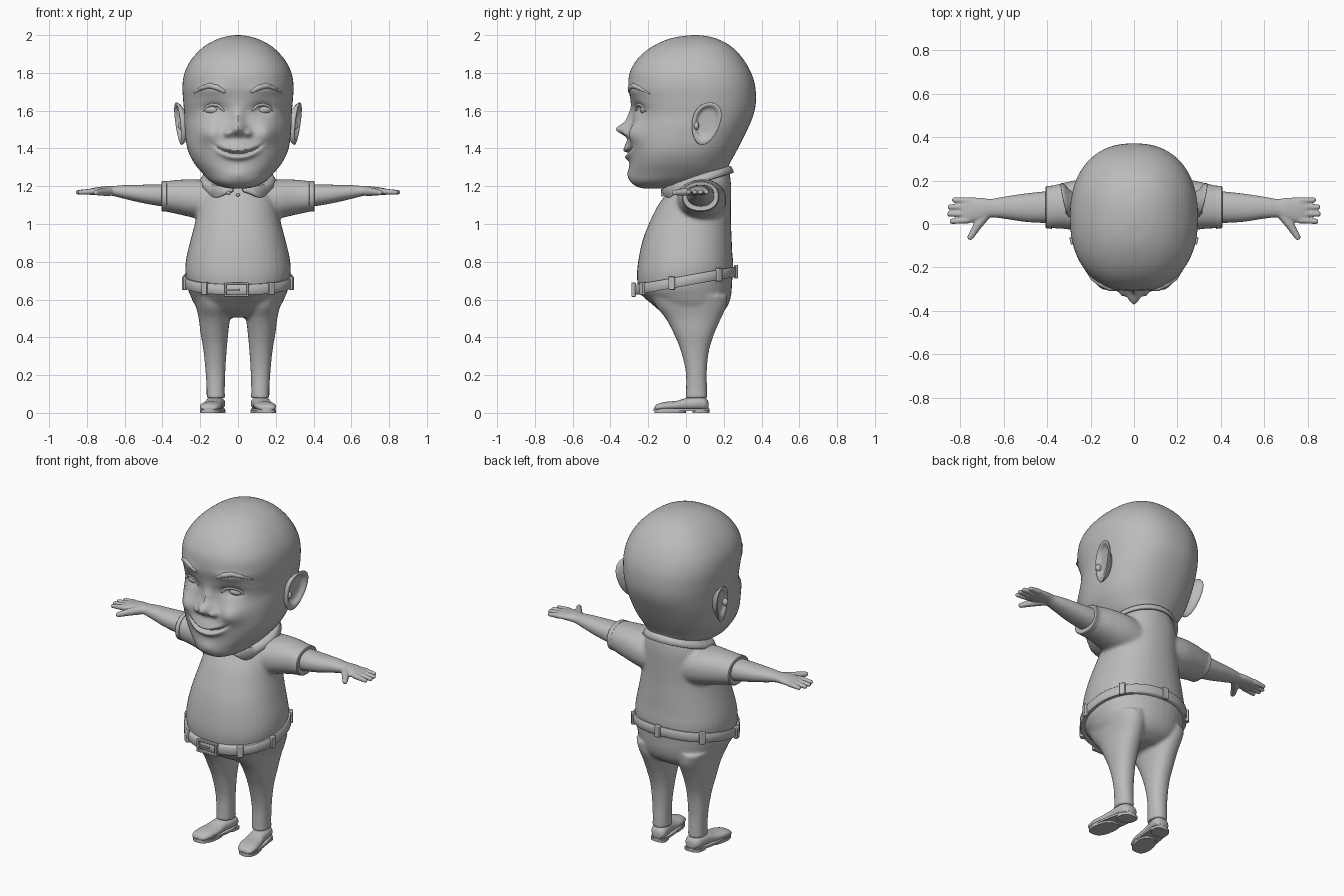
import bpy, bmesh, math
from mathutils import Vector, Matrix
from mathutils.bvhtree import BVHTree

if "Cube" in bpy.data.objects:
    bpy.data.objects.remove(bpy.data.objects["Cube"], do_unlink=True)

grey = bpy.data.materials.new("plain grey clay")
grey.use_nodes = True
grey.diffuse_color = (0.5, 0.5, 0.5, 1)
grey.node_tree.nodes["Principled BSDF"].inputs["Base Color"].default_value = (0.5, 0.5, 0.5, 1)


def spline(rings, steps):
    """Catmull-Rom interpolation of ring tuples."""
    if steps == 1:
        return rings
    out = []
    last = len(rings) - 1
    for i in range(last):
        a, b, c, d = (rings[min(max(j, 0), last)] for j in (i - 1, i, i + 1, i + 2))
        for s in range(steps):
            t = s / steps
            out.append([q + 0.5 * t * (r - p + t * (2 * p - 5 * q + 4 * r - e + t * (3 * (q - r) + e - p)))
                        for p, q, r, e in zip(a, b, c, d)])
    return out + [rings[-1]]


def loft(bm, rings, axis="Z", sides=40, power=2.2, steps=5, fn=None):
    """Rings are (position, a0, a1, b0, b1[, slope]) along an axis, capped."""
    loops = []
    for r in spline(rings, steps):
        loop = []
        for i in range(sides):
            t = math.tau * i / sides
            c, s = math.cos(t), math.sin(t)
            c = math.copysign(abs(c) ** (2 / power), c)
            s = math.copysign(abs(s) ** (2 / power), s)
            a = (r[1] + r[2]) / 2 + c * (r[2] - r[1]) / 2
            b = (r[3] + r[4]) / 2 + s * (r[4] - r[3]) / 2
            p = {"Z": (a, b, r[0]), "X": (r[0], a, b), "Y": (a, r[0], b)}[axis]
            if len(r) > 5:
                p = (p[0], p[1], p[2] + r[5] * p[1])
            loop.append(bm.verts.new(fn(*p) if fn else p))
        loops.append(loop)
    for lo, hi in zip(loops, loops[1:]):
        for i in range(sides):
            j = (i + 1) % sides
            bm.faces.new((lo[i], lo[j], hi[j], hi[i]))
    bm.faces.new(loops[0][::-1])
    bm.faces.new(loops[-1])


def centred(rows):
    """Rows (z, half width, front, back[, slope]) as centred rings."""
    return [(r[0], -r[1], r[1]) + tuple(r[2:]) for r in rows]


def ball(bm, centre, size):
    m = Matrix.Translation(centre) @ Matrix.Diagonal((*size, 1))
    bmesh.ops.create_uvsphere(bm, u_segments=20, v_segments=12, radius=1, matrix=m)


def beads(bm, points, radii, count=8):
    """Chain of overlapping balls, to be fused by a remesh."""
    for (a, b), (r, q) in zip(zip(points, points[1:]), zip(radii, radii[1:])):
        for i in range(count + 1):
            t = i / count
            ball(bm, Vector(a).lerp(Vector(b), t), [r + (q - r) * t] * 3)


def box(bm, centre, size, turn=0):
    m = Matrix.Translation(centre) @ Matrix.Rotation(turn, 4, "Z") @ Matrix.Diagonal((*size, 1))
    bmesh.ops.create_cube(bm, size=1, matrix=m)


def make(name, bm, voxel=0, smooth=0, mirror=False, bevel=0, thick=0):
    bmesh.ops.recalc_face_normals(bm, faces=bm.faces)
    me = bpy.data.meshes.new(name)
    bm.to_mesh(me)
    bm.free()
    me.materials.append(grey)
    me.shade_smooth()
    me.set_sharp_from_angle(angle=math.radians(45))
    ob = bpy.data.objects.new(name, me)
    bpy.context.collection.objects.link(ob)
    if voxel:
        mod = ob.modifiers.new("fuse", "REMESH")
        mod.mode, mod.voxel_size, mod.use_smooth_shade = "VOXEL", voxel, True
        if smooth:
            mod = ob.modifiers.new("soften", "SMOOTH")
            mod.factor, mod.iterations = 0.5, smooth
    if thick:
        ob.modifiers.new("thickness", "SOLIDIFY").thickness = thick
    if bevel:
        mod = ob.modifiers.new("bevel", "BEVEL")
        mod.width, mod.segments = bevel, 2
    if mirror:
        mod = ob.modifiers.new("mirror", "MIRROR")
        mod.use_mirror_merge = False
    return ob


# Head, with soft facial forms pushed out of the front
FORMS = [(0, 1.5, .042, .034, .075), (0, 1.56, .03, .05, .03), (.055, 1.48, .02, .02, .03),
         (.15, 1.48, .06, .055, .04), (.13, 1.61, .055, .032, -.028), (0, 1.4, .09, .05, .03),
         (0, 1.26, .06, .035, .012), (.14, 1.71, .08, .03, .012)]


def face(x, y, z):
    weight = min(max(-y / 0.15, 0), 1)
    push = 0
    for fx, fz, sx, sz, amount in FORMS:
        for side in ((1, -1) if fx else (1,)):
            push += amount * math.exp(-((x - side * fx) / sx) ** 2 - ((z - fz) / sz) ** 2)
    d = z - 1.372 - 2.8 * x * x
    smile = math.exp(-(x / 0.11) ** 4)
    push += smile * (0.014 * math.exp(-((d + .022) / .014) ** 2) - 0.024 * math.exp(-(d / .008) ** 2)
                     + 0.006 * math.exp(-((d - .018) / .01) ** 2))
    return (x, y - weight * push, z)


bm = bmesh.new()
loft(bm, centred([
    (1.188, .04, -.22, -.1), (1.198, .09, -.26, -.02), (1.225, .145, -.29, .1), (1.27, .19, -.298, .2),
    (1.33, .237, -.297, .236), (1.4, .268, -.297, .275), (1.5, .282, -.288, .325), (1.58, .284, -.28, .358),
    (1.65, .29, -.292, .37), (1.73, .294, -.305, .366), (1.8, .283, -.298, .345), (1.86, .254, -.267, .312),
    (1.91, .213, -.22, .272), (1.95, .165, -.16, .225), (1.98, .105, -.09, .165), (1.995, .05, -.015, .105),
    (2, .01, .04, .06)]), sides=160, power=2.3, steps=14, fn=face)
tree = BVHTree.FromBMesh(bm)
make("head", bm)


def on_face(x, z, depth=0):
    hit = tree.ray_cast(Vector((x, -2, z)), Vector((0, 1, 0)))[0]
    return (x, (hit.y if hit else -0.25) + depth, z)


# Eyes, eyelids and eyebrows
bm = bmesh.new()
ball(bm, on_face(.13, 1.605, .02), (.05, .032, .026))
make("eyeball", bm, mirror=True)
bm = bmesh.new()
beads(bm, [on_face(x, z, .002) for x, z in ((.075, 1.6), (.1, 1.627), (.135, 1.634), (.165, 1.622), (.185, 1.6))],
      (.006, .009, .01, .009, .006))
make("upper_eyelid", bm, voxel=.004, smooth=2, mirror=True)
bm = bmesh.new()
beads(bm, [on_face(x, z, .003) for x, z in ((.073, 1.702), (.11, 1.722), (.15, 1.732), (.19, 1.72), (.232, 1.692))],
      (.01, .015, .015, .012, .006))
make("eyebrow", bm, voxel=.005, smooth=2, mirror=True)


# Ears: dished ovals, narrow at the lobe and flared at the back
def ear_shape(x, y, z):
    y = .105 + (y - .105) * (1 + 1.6 * (z - 1.55))
    return (x + .2 * (y - .1) + .12 * (z - 1.55), y + .18 * (z - 1.53), z)


bm = bmesh.new()
loft(bm, [(.24, .06, .12, 1.47, 1.57), (.28, .04, .15, 1.45, 1.61), (.303, .03, .178, 1.425, 1.638),
          (.316, .03, .182, 1.42, 1.643), (.317, .045, .17, 1.445, 1.628), (.3, .06, .152, 1.47, 1.61),
          (.296, .085, .125, 1.5, 1.58)], "X", 32, 2.1, 3, ear_shape)
ball(bm, (.298, .055, 1.52), (.018, .014, .022))
make("ear", bm, mirror=True)

# Neck
bm = bmesh.new()
loft(bm, centred([(1.12, .14, -.06, .2, .2), (1.2, .14, -.07, .2, .2), (1.3, .15, -.08, .21, .2)]))
make("neck", bm)

# Shirt: barrel torso fused with both short sleeves
bm = bmesh.new()
loft(bm, centred([
    (.69, .272, -.25, .25, .18), (.76, .28, -.26, .25, .15), (.83, .272, -.252, .245, .08),
    (.92, .25, -.228, .242, 0), (1.02, .224, -.188, .238, 0), (1.1, .207, -.152, .238, .05),
    (1.17, .19, -.115, .238, .2), (1.22, .16, -.08, .225, .3), (1.25, .12, -.04, .2, .3)]))
for side in (1, -1):
    loft(bm, [(.08, -.06, .21, 1.0, 1.22), (.2, -.045, .212, 1.025, 1.235), (.3, -.025, .195, 1.048, 1.235),
              (.37, -.02, .178, 1.063, 1.228), (.402, -.018, .172, 1.07, 1.224)], "X",
         fn=lambda x, y, z: (side * x, y, z))
make("shirt", bm, voxel=.011, smooth=5)

# Sleeve hems
bm = bmesh.new()
loft(bm, [(x, -.02 - g, .174 + g, 1.067 - g, 1.226 + g) for x, g in
          ((.375, -.006), (.378, .002), (.402, .001), (.406, -.004), (.404, -.016))], "X", steps=1)
make("sleeve_hem", bm, mirror=True)

# Collar: a band with two pointed flaps at the front
bm = bmesh.new()
rows = []
for i in range(73):
    angle = math.radians(8 + 344 * i / 72)
    s, c = math.sin(angle), math.cos(angle)
    off = math.degrees(min(angle, math.tau - angle))
    drop = .04 + .035 * math.exp(-((off - 38) / 16) ** 2) - .02 * math.exp(-(off / 15) ** 2)
    top = 1.26 - .055 * c
    rows.append([bm.verts.new(p) for p in (
        (.165 * s, .06 - .155 * c, top), (.19 * s, .06 - .18 * c, top - .012),
        (.207 * s, .06 - .195 * c, top - drop))])
for a, b in zip(rows, rows[1:]):
    for k in range(2):
        bm.faces.new((a[k], a[k + 1], b[k + 1], b[k]))
make("collar", bm, thick=.014)
bm = bmesh.new()
for x, z in ((-.05, 1.165), (0, 1.155)):
    ball(bm, (x, -.125, z), (.01, .008, .01))
make("collar_buttons", bm)

# Arms with hands
bm = bmesh.new()
loft(bm, [(.3, .01, .15, 1.08, 1.21), (.4, .005, .15, 1.093, 1.21), (.5, .01, .14, 1.11, 1.208),
          (.6, .025, .125, 1.133, 1.206), (.66, .03, .115, 1.148, 1.201), (.7, .018, .12, 1.153, 1.2),
          (.75, .006, .122, 1.153, 1.194), (.785, .006, .122, 1.155, 1.186), (.8, .03, .1, 1.16, 1.18)], "X")
for y, tip_y, tip_x in ((.108, .11, .825), (.078, .078, .845), (.047, .046, .847), (.018, .012, .836)):
    beads(bm, [(.765, y, 1.173), (tip_x, tip_y, 1.168)], (.016, .0125))
beads(bm, [(.68, .045, 1.172), (.715, .0, 1.17), (.752, -.06, 1.166)], (.024, .021, .014))
make("arm_and_hand", bm, voxel=.005, smooth=2, mirror=True)

# Trousers: hips fused with both legs
bm = bmesh.new()
loft(bm, centred([
    (.72, .27, -.245, .25, .18), (.67, .27, -.25, .245, .12), (.62, .252, -.222, .24, .04),
    (.575, .23, -.18, .225, 0), (.535, .19, -.13, .195, 0), (.505, .12, -.07, .14, 0)]))
for side in (1, -1):
    loft(bm, [(.62, .04, .24, -.18, .22), (.56, .04, .222, -.155, .212), (.5, .043, .208, -.108, .185),
              (.42, .052, .198, -.065, .15), (.33, .06, .183, -.028, .122), (.22, .067, .172, -.002, .11),
              (.12, .07, .166, 0, .112), (.078, .068, .168, -.002, .114)],
         fn=lambda x, y, z: (side * x, y, z))
make("trousers", bm, voxel=.01, smooth=5)

# Belt, sloping up to the back
bm = bmesh.new()
loft(bm, centred([(z, .29 - g, -.275 + g, .266 - g, .18) for z, g in
                  ((.673, .02), (.673, .004), (.678, 0), (.722, 0), (.727, .004), (.727, .02))]), sides=64, steps=1)
make("belt", bm)
bm = bmesh.new()
for degrees in (36, 75, 130, 180, 230, 285, 324):
    a = math.radians(degrees)
    x, y = .29 * math.sin(a), -.005 - .27 * math.cos(a)
    scale = (abs(math.sin(a)) ** 2.2 + abs(math.cos(a)) ** 2.2) ** (-1 / 2.2)
    x, y = x * scale, y * scale
    box(bm, (x, y, .7 + .18 * y), (.034, .022, .07), a)
make("belt_loops", bm, bevel=.004)

# Buckle frame, prong and strap end
bm = bmesh.new()
for z in (.62, .684):
    box(bm, (-.008, -.279, z), (.13, .02, .011))
for x in (-.068, .052):
    box(bm, (x, -.277, .652), (.012, .024, .074))
box(bm, (-.03, -.283, .652), (.075, .012, .01))
make("belt_buckle", bm, bevel=.003)


# Shoes with soles and heels, toes turned out
def splay(x, y, z):
    return (.12 + x - .15 * (y - .06), y, z)


bm = bmesh.new()
loft(bm, [(-.166, -.02, .02, .018, .03), (-.155, -.043, .043, .012, .045), (-.11, -.056, .056, .012, .058),
          (-.05, -.054, .054, .012, .064), (0, -.048, .048, .012, .078), (.06, -.05, .05, .012, .088),
          (.1, -.045, .045, .012, .082), (.118, -.028, .028, .016, .06)], "Y", 32, 2.2, 4, splay)
make("shoe", bm, mirror=True)
bm = bmesh.new()
loft(bm, [(z, -.058, .058, -.172, .124) for z in (.01, .022)], power=2.5, steps=1, fn=splay)
loft(bm, [(z, -.056, .056, -.168, 0) for z in (0, .015)], power=2.5, steps=1, fn=splay)
loft(bm, [(z, -.05, .05, .035, .124) for z in (0, .015)], power=3, steps=1, fn=splay)
make("shoe_sole", bm, mirror=True)
